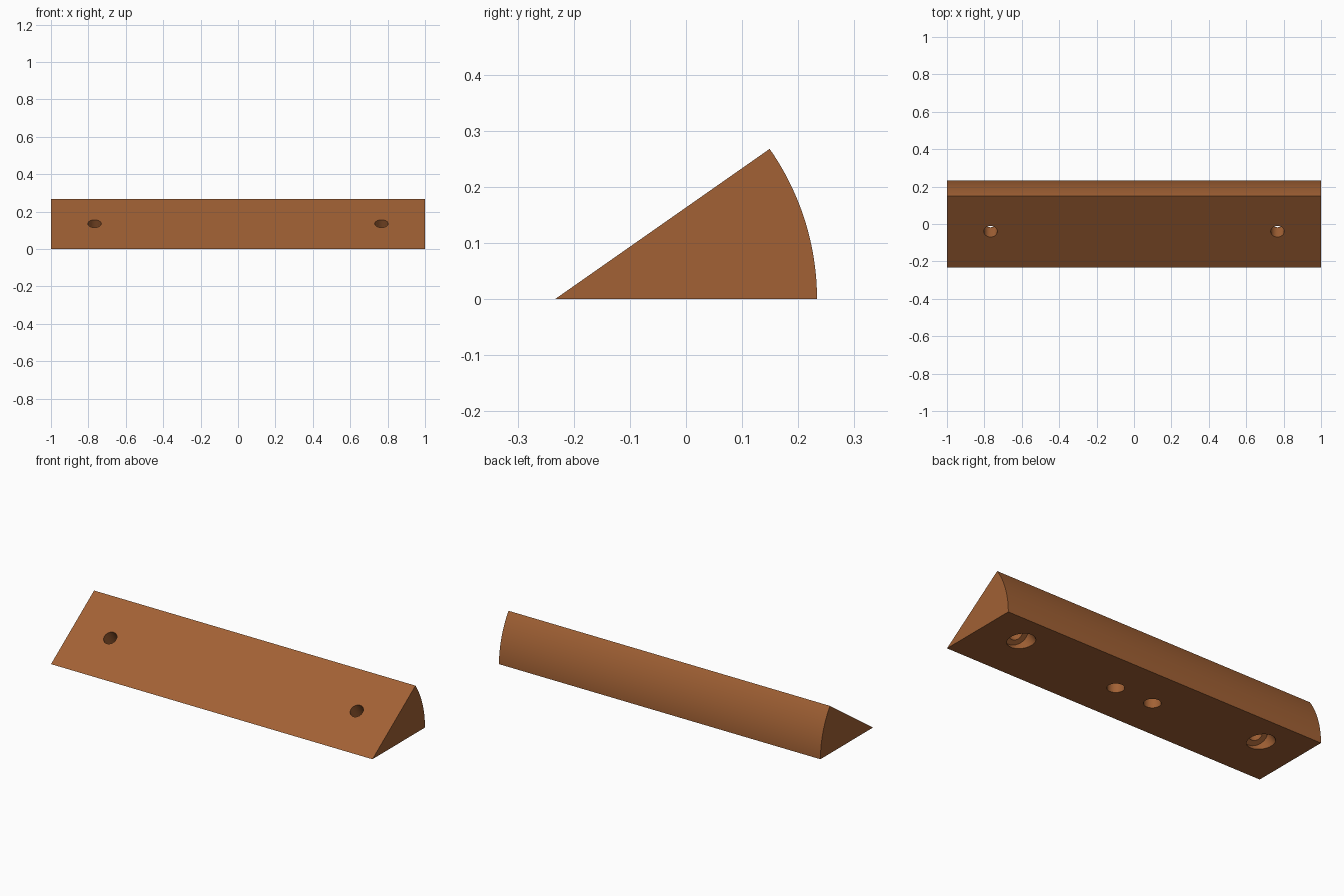
import bpy, bmesh, math
from mathutils import Matrix, Vector

if "Cube" in bpy.data.objects:
    bpy.data.objects.remove(bpy.data.objects["Cube"])

RADIUS, ANGLE, APEX_Y = 0.467, math.radians(35), -0.2335
ARC_STEPS = 32

# Wedge body: circular sector swept along x
bm = bmesh.new()
profile = [(APEX_Y, 0.0)]
for i in range(ARC_STEPS + 1):
    a = ANGLE * i / ARC_STEPS
    profile.append((APEX_Y + RADIUS * math.cos(a), RADIUS * math.sin(a)))
face = bm.faces.new([bm.verts.new((-1, y, z)) for y, z in profile])
swept = bmesh.ops.extrude_face_region(bm, geom=[face])
bmesh.ops.translate(bm, vec=(2, 0, 0),
                    verts=[v for v in swept["geom"] if isinstance(v, bmesh.types.BMVert)])
bmesh.ops.recalc_face_normals(bm, faces=bm.faces)
mesh = bpy.data.meshes.new("wedge_block")
bm.to_mesh(mesh)
bm.free()
wedge = bpy.data.objects.new("wedge_block", mesh)
bpy.context.collection.objects.link(wedge)

wood = bpy.data.materials.new("brown")
wood.diffuse_color = (0.36, 0.12, 0.035, 1)
wood.use_nodes = True
wood.node_tree.nodes["Principled BSDF"].inputs["Base Color"].default_value = wood.diffuse_color
mesh.materials.append(wood)


def drill(name, base, axis, radius, start, end):
    """Cut a round hole along axis, from start to end measured from base."""
    rot = axis.to_track_quat('Z', 'Y').to_matrix().to_4x4()
    place = Matrix.Translation(base + axis * (start + end) / 2) @ rot
    cut_bm = bmesh.new()
    bmesh.ops.create_cone(cut_bm, cap_ends=True, segments=48, radius1=radius,
                          radius2=radius, depth=end - start, matrix=place)
    cut_mesh = bpy.data.meshes.new(name)
    cut_bm.to_mesh(cut_mesh)
    cut_bm.free()
    cut_mesh.materials.append(wood)
    cutter = bpy.data.objects.new(name, cut_mesh)
    bpy.context.collection.objects.link(cutter)
    cutter.hide_render = True
    mod = wedge.modifiers.new(name, 'BOOLEAN')
    mod.operation, mod.solver, mod.object = 'DIFFERENCE', 'EXACT', cutter
    bpy.context.view_layer.objects.active = wedge
    bpy.ops.object.modifier_apply(modifier=name)
    bpy.data.objects.remove(cutter)


slope_normal = Vector((0, -math.sin(ANGLE), math.cos(ANGLE)))
up = Vector((0, 0, 1))
for side in (-1, 1):
    # Screw hole square to the sloping face, with a counterbore underneath
    exit_point = Vector((side * 0.767, 0.055, 0))
    drill("screw_hole", exit_point, slope_normal, 0.036, -0.2, 0.3)
    drill("counterbore", exit_point, slope_normal, 0.065, -0.2, 0.075)
    # Blind hole in the base
    drill("base_hole", Vector((side * 0.117, 0, 0)), up, 0.044, -0.1, 0.1)

bpy.ops.object.select_all(action='DESELECT')
wedge.select_set(True)
bpy.context.view_layer.objects.active = wedge
bpy.ops.object.shade_smooth_by_angle(angle=math.radians(30))
